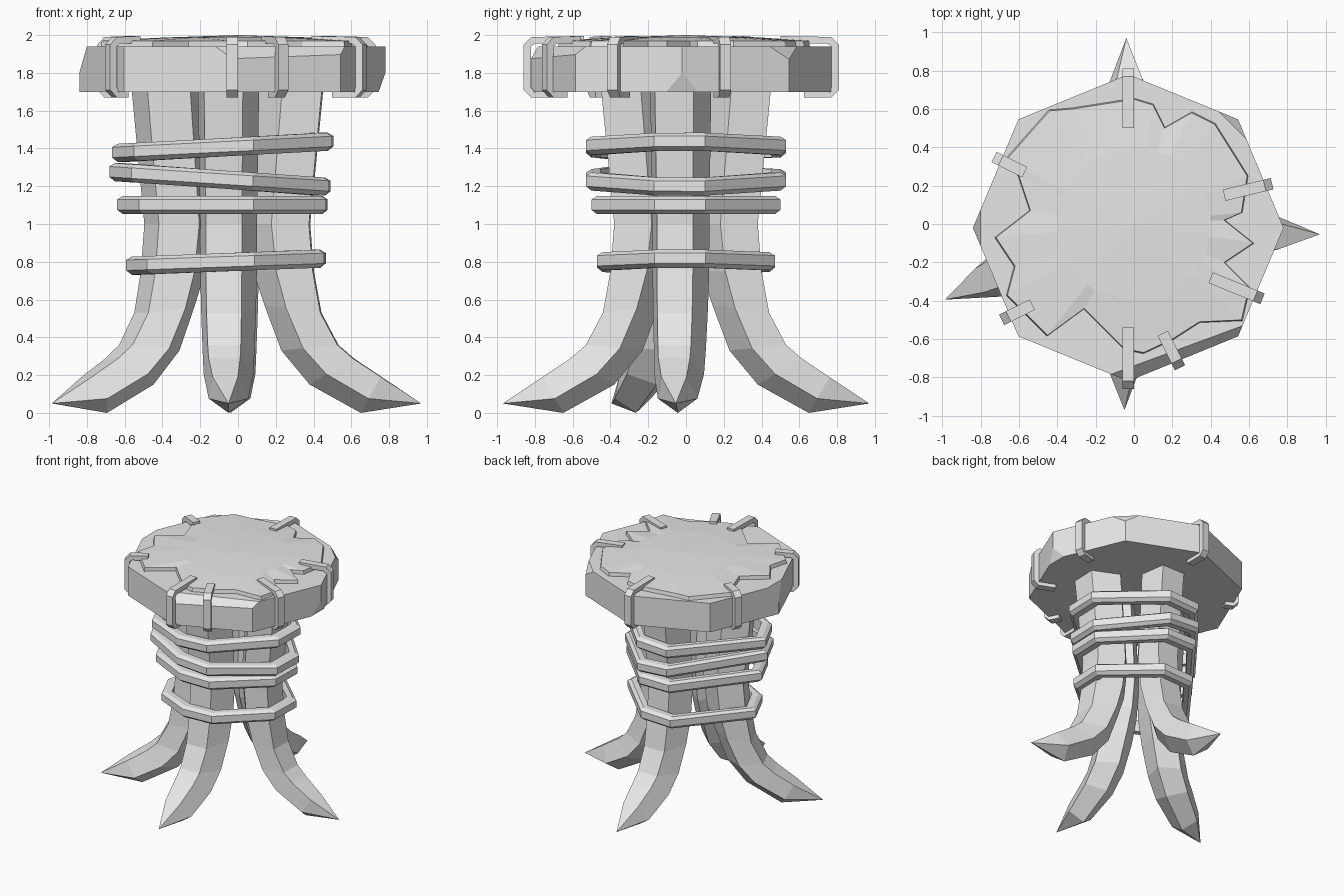
import bpy, bmesh
from math import radians, cos, sin
from mathutils import Vector

cube = bpy.data.objects.get("Cube")
if cube:
    bpy.data.objects.remove(cube, do_unlink=True)

grey = bpy.data.materials.new("plain grey")
grey.use_nodes = True
grey.diffuse_color = (0.8, 0.8, 0.8, 1)
grey.node_tree.nodes["Principled BSDF"].inputs["Base Color"].default_value = grey.diffuse_color


def loft(rings, closed=False):
    """Skin equal-length rings of points; cap the ends unless closed."""
    bm = bmesh.new()
    loops = [[bm.verts.new(p) for p in ring] for ring in rings]
    pairs = list(zip(loops, loops[1:]))
    if closed:
        pairs.append((loops[-1], loops[0]))
    else:
        bm.faces.new(loops[0])
        bm.faces.new(loops[-1])
    for a, b in pairs:
        for i in range(len(a)):
            j = (i + 1) % len(a)
            bm.faces.new((a[i], a[j], b[j], b[i]))
    return bm


def finish(bm, name):
    bmesh.ops.remove_doubles(bm, verts=bm.verts[:], dist=0.0005)
    bmesh.ops.recalc_face_normals(bm, faces=bm.faces[:])
    mesh = bpy.data.meshes.new(name)
    bm.to_mesh(mesh)
    bm.free()
    mesh.materials.append(grey)
    obj = bpy.data.objects.new(name, mesh)
    bpy.context.collection.objects.link(obj)
    return obj


def frame(origin, angle):
    """Return a mapping from (outward, sideways, height) to model space."""
    a = radians(angle)
    out, side = Vector((cos(a), sin(a), 0)), Vector((-sin(a), cos(a), 0))
    base = Vector((*origin, 0))
    return lambda r, t, z: base + out * r + side * t + Vector((0, 0, z))


legs = {
    "front_leg": frame((-0.05, 0), -90),
    "left_leg": frame((0, -0.02), -2),
    "back_leg": frame((-0.04, 0), 90),
    "right_leg": frame((-0.1, 0), 204),
}

# Curved tusk legs: outer point, inner point, width scale
leg_path = [
    ((0.45, 1.72), (0.1, 1.72), 1.08),
    ((0.38, 1.0), (0.05, 1.0), 1),
    ((0.4, 0.75), (0.08, 0.75), 1),
    ((0.44, 0.53), (0.14, 0.57), 0.97),
    ((0.53, 0.36), (0.23, 0.33), 0.92),
    ((0.61, 0.29), (0.38, 0.15), 0.88),
    ((0.76, 0.19), (0.65, 0.0), 0.7),
    ((0.97, 0.05), (0.97, 0.05), 0),
]
# Five-sided section: flat outer face, broad flanks, ridge inside
leg_section = [(-0.12, 0), (0.07, 0), (0.15, 0.6), (0, 1), (-0.15, 0.6)]
for name, place in legs.items():
    rings = []
    for outer, inner, width in leg_path:
        o, i = Vector(outer), Vector(inner)
        ring = []
        for t, f in leg_section:
            r, z = o.lerp(i, f)
            ring.append(place(r, t * width, z))
        rings.append(ring)
    finish(loft(rings), name)

# Tilted bindings round the legs: radius, height, slope, sideways shift
strap_section = [(0, -0.025), (0, 0.03), (-0.03, 0.048),
                 (-0.08, 0.048), (-0.08, -0.048), (-0.03, -0.048)]
straps = [(0.53, 1.41, 0.05, -0.03), (0.53, 1.23, -0.065, -0.045),
          (0.5, 1.1, 0, -0.03), (0.47, 0.8, 0.035, -0.01)]
for number, (radius, height, slope, shift) in enumerate(straps, 1):
    rings = []
    for place in legs.values():
        for t in (-0.13, 0.14):
            p = place(radius, t, 0)
            out = Vector((p.x + 0.04, p.y, 0)).normalized()
            p.x += shift * abs(out.x)
            rings.append([p + out * dr + Vector((0, 0, height + slope * p.x + dz))
                          for dr, dz in strap_section])
    finish(loft(rings, closed=True), f"strap_{number}")

# Eight-sided seat slab with chipped corners
corner = frame((-0.03, -0.02), 0)
slab = loft([[corner(0.81 * cos(radians(a)), 0.8 * sin(radians(a)), z)
              for a in range(0, 360, 45)] for z in (1.7, 1.94)])
chips = [
    ((0.78, -0.03, 1.8), (0.94, 0, -0.33)),
    ((-0.84, -0.03, 1.8), (-0.14, 0, 0.04)),
    ((0.54, 0.55, 1.87), (0.57, 0.57, 0.5)),
    ((0.16, -0.745, 1.88), (0.14, -0.38, 0.41)),
]
for point, normal in chips:
    geom = slab.verts[:] + slab.edges[:] + slab.faces[:]
    bmesh.ops.bisect_plane(slab, geom=geom, plane_co=point,
                           plane_no=Vector(normal).normalized(), clear_outer=True)
    bmesh.ops.holes_fill(slab, edges=[e for e in slab.edges if e.is_boundary])
finish(slab, "seat_slab")

# Ragged hide cover with a nearly flat, round middle
outline = [Vector(p) for p in [
    (-0.44, 0.59), (-0.32, 0.6), (0, 0.65), (0.1, 0.62), (0.16, 0.5), (0.3, 0.58),
    (0.42, 0.52), (0.54, 0.33), (0.59, 0.25), (0.56, 0.06), (0.47, 0.02),
    (0.62, -0.1), (0.47, -0.2), (0.6, -0.33), (0.56, -0.5), (0.34, -0.51),
    (0.2, -0.6), (0.05, -0.67), (-0.05, -0.65), (-0.26, -0.44), (-0.45, -0.58),
    (-0.66, -0.37), (-0.62, -0.22), (-0.72, -0.07), (-0.54, 0.07), (-0.6, 0.25),
    (-0.67, 0.33),
]]
rings = [[(*(p * s), z) for p in outline] for s, z in [(1.015, 1.92), (1, 1.97)]]
rings += [[(*(p.normalized() * r), z) for p in outline] for r, z in [(0.4, 1.987), (0, 2.0)]]
finish(loft(rings), "hide_cover")

# Clamps gripping the rim: outer end, inner end
clamps = [
    ((-0.03, 0.81), (-0.03, 0.5)),
    ((0.72, 0.21), (0.47, 0.15)),
    ((0.67, -0.39), (0.4, -0.28)),
    ((0.24, -0.75), (0.15, -0.57)),
    ((-0.03, -0.86), (-0.03, -0.54)),
    ((-0.69, -0.5), (-0.53, -0.42)),
    ((-0.73, 0.35), (-0.57, 0.27)),
]
for number, (outer, inner) in enumerate(clamps, 1):
    end, start = Vector((*outer, 0)), Vector((*inner, 0))
    out = (end - start).normalized()
    side = Vector((-out.y, out.x, 0)) * 0.03
    n = (end - start).length
    foot = n * 0.4
    profile = [(0, 1.995), (n - 0.04, 1.99), (n, 1.95), (n, 1.71), (n - 0.04, 1.67),
               (foot, 1.67), (foot, 1.705), (n - 0.06, 1.705), (n - 0.04, 1.72),
               (n - 0.04, 1.94), (n - 0.06, 1.955), (0, 1.955)]
    rings = [[start + out * u + side * s + Vector((0, 0, z)) for u, z in profile]
             for s in (-1, 1)]
    finish(loft(rings), f"clamp_{number}")
